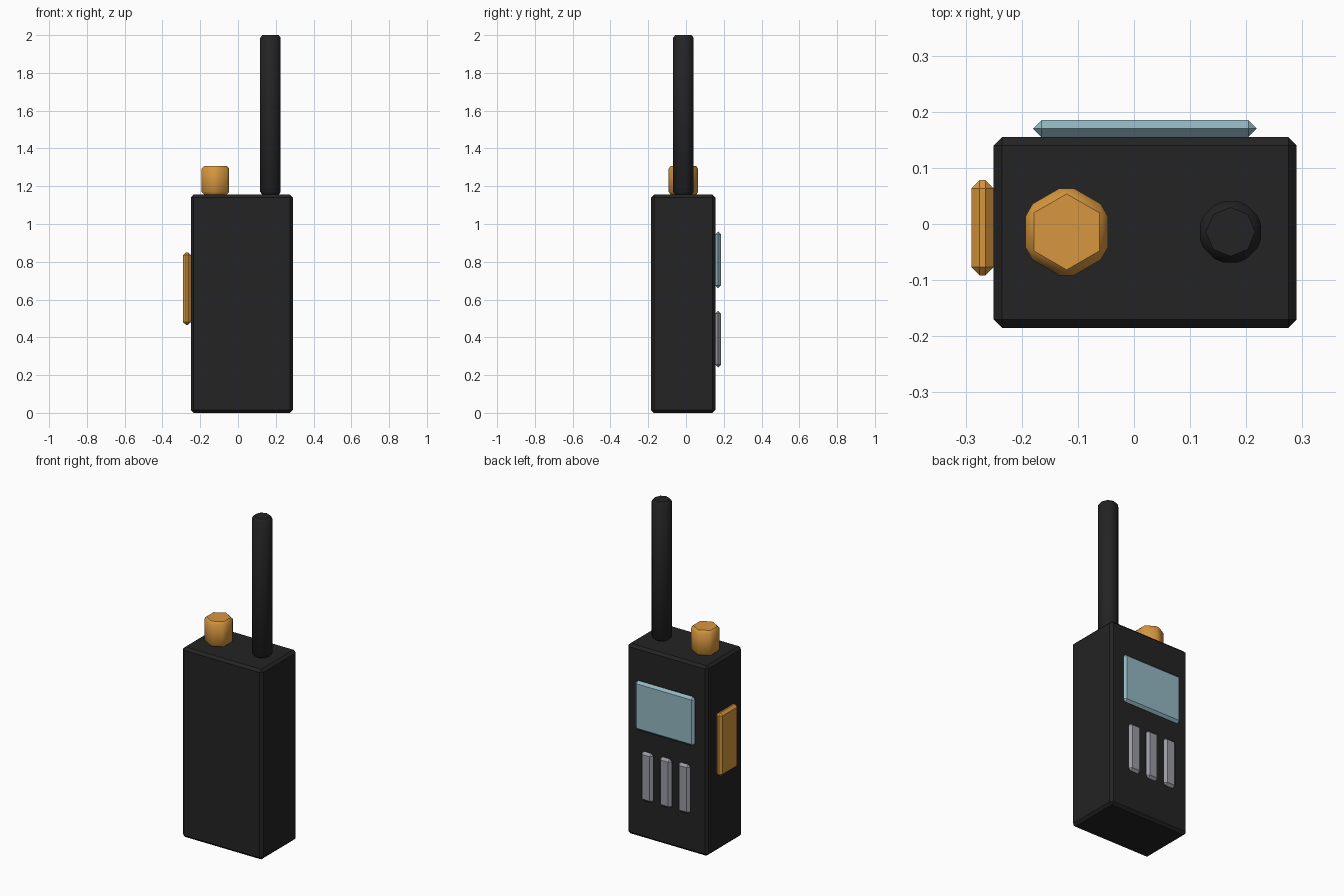
import bpy
import math

if "Cube" in bpy.data.objects:
    bpy.data.objects.remove(bpy.data.objects["Cube"])


def material(name, rgb):
    m = bpy.data.materials.new(name)
    m.diffuse_color = (*rgb, 1)
    m.use_nodes = True
    m.node_tree.nodes["Principled BSDF"].inputs["Base Color"].default_value = m.diffuse_color
    return m


black = material("black plastic", (0.017, 0.017, 0.017))
orange = material("orange", (0.68, 0.31, 0.05))
glass = material("pale blue screen", (0.29, 0.48, 0.54))
grey = material("grey keys", (0.32, 0.32, 0.37))


def finish(ob, name, mat):
    # chamfer every edge, keep crisp corners
    ob.name = name
    ob.data.materials.append(mat)
    bpy.ops.object.transform_apply(location=False, rotation=False, scale=True)
    bev = ob.modifiers.new("chamfer", 'BEVEL')
    bev.width = 0.015
    bev.segments = 1
    bev.limit_method = 'ANGLE'
    bpy.ops.object.modifier_apply(modifier=bev.name)
    bpy.ops.object.shade_smooth_by_angle(angle=math.radians(35))
    return ob


def box(name, x, y, z, mat):
    # each of x, y, z is a (low, high) range
    spans = (x, y, z)
    bpy.ops.mesh.primitive_cube_add(size=1, location=[(a + b) / 2 for a, b in spans])
    ob = bpy.context.object
    ob.scale = [b - a for a, b in spans]
    return finish(ob, name, mat)


def rod(name, x, y, z, radius, sides, mat):
    bpy.ops.mesh.primitive_cylinder_add(vertices=sides, radius=radius, depth=z[1] - z[0],
                                        location=(x, y, (z[0] + z[1]) / 2))
    return finish(bpy.context.object, name, mat)


# Radio body
box("body", (-0.25, 0.29), (-0.185, 0.155), (0, 1.155), black)

# Antenna and hexagonal knob on top
rod("antenna", 0.172, -0.014, (1.155, 2.0), 0.06, 8, black)
rod("volume_knob", -0.12, -0.014, (1.155, 1.308), 0.085, 6, orange)

# Talk button on the side
box("talk_button", (-0.29, -0.25), (-0.092, 0.078), (0.465, 0.85), orange)

# Screen and keys on the back face
box("screen", (-0.18, 0.219), (0.155, 0.185), (0.66, 0.96), glass)
for i in range(3):
    cx = 0.016 + (i - 1) * 0.124
    box(f"key_{i + 1}", (cx - 0.04, cx + 0.04), (0.155, 0.185), (0.24, 0.54), grey)
